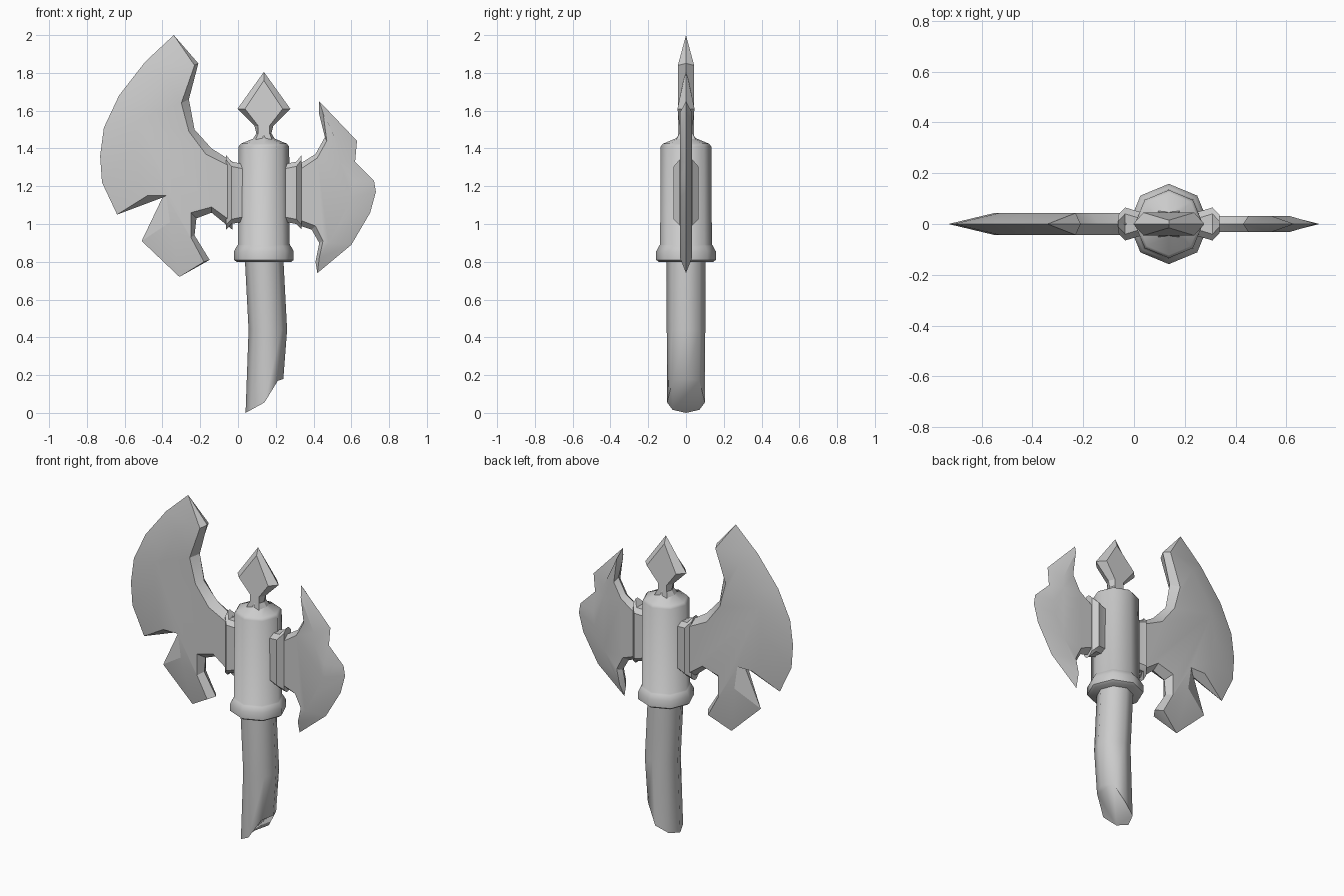
import bpy, bmesh, math
from mathutils import Vector

cube = bpy.data.objects.get("Cube")
if cube:
    bpy.data.objects.remove(cube, do_unlink=True)

AXIS = 0.137   # x of the shaft centre line
SIDES = 8

steel = bpy.data.materials.new("plain_grey")
steel.use_nodes = True
GREY = (0.6, 0.6, 0.6, 1)
steel.diffuse_color = GREY
steel.node_tree.nodes["Principled BSDF"].inputs["Base Color"].default_value = GREY


def finish(name, bm, angle):
    """Turn a bmesh into a shaded object."""
    bmesh.ops.remove_doubles(bm, verts=bm.verts, dist=0.0005)
    bmesh.ops.recalc_face_normals(bm, faces=bm.faces)
    mesh = bpy.data.meshes.new(name)
    bm.to_mesh(mesh)
    bm.free()
    mesh.materials.append(steel)
    obj = bpy.data.objects.new(name, mesh)
    bpy.context.collection.objects.link(obj)
    bpy.ops.object.select_all(action='DESELECT')
    obj.select_set(True)
    bpy.context.view_layer.objects.active = obj
    bpy.ops.object.shade_smooth_by_angle(angle=math.radians(angle))
    return obj


def loft(name, rings, angle):
    """Skin a stack of equal-length rings and cap both ends."""
    bm = bmesh.new()
    loops = [[bm.verts.new(p) for p in ring] for ring in rings]
    for a, b in zip(loops, loops[1:]):
        for i in range(len(a)):
            j = (i + 1) % len(a)
            bm.faces.new((a[i], a[j], b[j], b[i]))
    bm.faces.new(loops[0])
    bm.faces.new(loops[-1])
    return finish(name, bm, angle)


def blade(name, pairs, half, angle=25):
    """Double-sided bevelled plate: each pair is a rim point (x, z) on the
    middle plane and the matching flat-face point, in hundredths."""
    bm = bmesh.new()
    rim = [bm.verts.new((p[0] / 100, 0, p[1] / 100)) for p in pairs]
    for side in (-1, 1):
        flat, made = [], {}
        for p in pairs:
            key = (p[2], p[3])
            if key not in made:
                depth = p[4] / 100 if len(p) > 4 else half
                made[key] = bm.verts.new((p[2] / 100, side * depth, p[3] / 100))
            flat.append(made[key])
        for i in range(len(rim)):
            j = (i + 1) % len(rim)
            corners = [rim[i], rim[j], flat[j], flat[i]]
            bm.faces.new(list(dict.fromkeys(corners)))
        bm.faces.new(list(dict.fromkeys(flat)))
    return finish(name, bm, angle)


def ring(x, z, radius):
    step = 2 * math.pi / SIDES
    return [Vector((x + radius * math.cos(i * step),
                    radius * math.sin(i * step), z)) for i in range(SIDES)]


# Bent handle, its lower end broken off at a slant
broken = ring(0.14, 0, 0.1)
for p in broken:
    offset = (p.x - 0.14) / 0.1
    p.z = 0.055 + 0.125 * offset if offset > 0 else 0.055 * (1 + offset)
    if 0.5 < offset < 0.9:
        p.z = 0.17
grip = [broken, ring(0.158, 0.44, 0.102), ring(0.137, 0.84, 0.102)]
loft("handle", grip, 50)

# Socket with a flared foot and domed top
profile = [(0.145, 0.8), (0.158, 0.81), (0.158, 0.855), (0.142, 0.885),
           (0.137, 0.89), (0.134, 1.41), (0.122, 1.425), (0.05, 1.455), (0.035, 1.48)]
loft("socket", [ring(AXIS, z, r) for r, z in profile], 46)

# Mounts that hold the two blades, mirrored about the shaft
for name, side in (("right_mount", -1), ("left_mount", 1)):
    sections = [(0.06, 0.05, 1.31, 1.02), (0.122, 0.05, 1.32, 1.01),
                (0.172, 0.065, 1.33, 1.0), (0.2, 0.035, 1.365, 0.97)]
    rings = []
    for out, y, top, low in sections:
        x, cut = AXIS + side * out, 0.025
        rings.append([(x, -y, low + cut), (x, cut - y, low), (x, y - cut, low), (x, y, low + cut),
                      (x, y, top - cut), (x, y - cut, top), (x, cut - y, top), (x, -y, top - cut)])
    loft(name, rings, 20)

# Large crescent blade with a lower hook
blade("large_blade", [
    (-34, 200, -23, 184), (-21, 185, -23, 184), (-26, 166, -30, 164),
    (-23, 150, -26, 149), (-14, 140, -17, 137), (-3, 133, -3, 130),
    (-3, 97, -3, 101), (-14, 106, -14, 109), (-22, 103, -25, 106),
    (-23, 94, -25, 93), (-15, 81, -18, 80), (-31, 72, -18, 80),
    (-51, 91, -36, 101), (-40, 114, -38, 115), (-64, 105, -48, 115),
    (-72, 122, -53, 124), (-73, 136, -55, 140), (-71, 151, -53, 155),
    (-63, 168, -49, 164), (-49, 186, -39, 178)], 0.043)

# Small notched blade
blade("small_blade", [
    (43, 165, 45, 159), (63, 144, 54, 140), (62, 133, 54, 133),
    (72, 123, 61, 122), (73, 117, 60, 114), (70, 106, 54, 101),
    (60, 89, 48, 90), (42, 74, 43, 82), (41, 80, 43, 82),
    (43, 90, 45, 91), (39, 97, 41, 99), (33, 99, 33, 102),
    (33, 132, 33, 129), (41, 137, 42, 135), (46, 146, 47, 144),
    (43, 158, 45, 159)], 0.032)

# Diamond spike on top, one half mirrored to make the other
centre = AXIS * 100
half = [(14, 161, 10, 161, 4.5), (5, 152, 3, 152, 3.5), (4, 148, 3, 148, 3.5), (7, 143, 5, 143, 6)]
right = [(centre + a, z, centre + b, w, d) for a, z, b, w, d in half]
left = [(centre - a, z, centre - b, w, d) for a, z, b, w, d in reversed(half)]
blade("top_spike", [(centre, 180.5, centre, 176, 1.5)] + right + left, 0.04)
